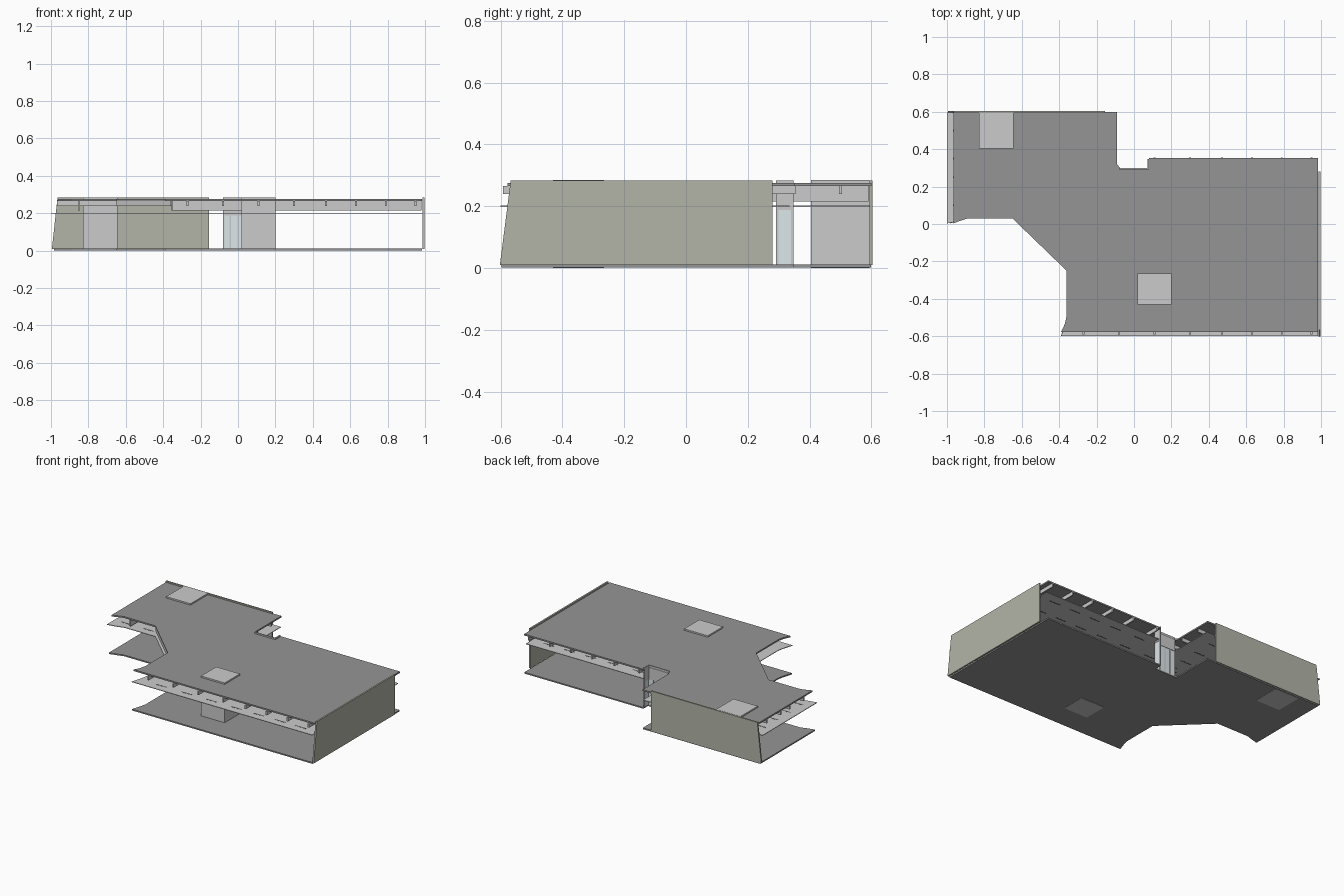
import bpy, bmesh
from mathutils import Vector

if "Cube" in bpy.data.objects:
    bpy.data.objects.remove(bpy.data.objects["Cube"])


def material(name, rgb):
    m = bpy.data.materials.new(name)
    m.diffuse_color = (*rgb, 1)
    m.use_nodes = True
    m.node_tree.nodes["Principled BSDF"].inputs["Base Color"].default_value = m.diffuse_color
    return m


SLAB = material("slab_grey", (0.30, 0.30, 0.30))
WALL = material("stone_wall", (0.45, 0.46, 0.39))
GLASS = material("glass", (0.72, 0.80, 0.83))
DARK = material("dark_slot", (0.12, 0.12, 0.12))


def finish(name, bm, mat=None):
    bmesh.ops.recalc_face_normals(bm, faces=bm.faces)
    me = bpy.data.meshes.new(name)
    bm.to_mesh(me)
    bm.free()
    ob = bpy.data.objects.new(name, me)
    bpy.context.collection.objects.link(ob)
    if mat:
        me.materials.append(mat)
    return ob


def prism(name, pts, extrude, mat=None):
    """Extrude a closed 3D profile along a vector."""
    bm = bmesh.new()
    face = bm.faces.new([bm.verts.new(p) for p in pts])
    res = bmesh.ops.extrude_face_region(bm, geom=[face])
    verts = [v for v in res["geom"] if isinstance(v, bmesh.types.BMVert)]
    bmesh.ops.translate(bm, verts=verts, vec=Vector(extrude))
    if face.is_valid is False or len(bm.faces) < len(pts) + 2:
        bm.faces.new([v for v in bm.verts if v not in verts])
    return finish(name, bm, mat)


def slab(name, outline, z0, z1, mat=None):
    return prism(name, [(x, y, z0) for x, y in outline], (0, 0, z1 - z0), mat)


def boxes(name, ranges, mat=None):
    """One mesh from many (x0, x1, y0, y1, z0, z1) boxes."""
    bm = bmesh.new()
    for x0, x1, y0, y1, z0, z1 in ranges:
        vs = bmesh.ops.create_cube(bm, size=1)["verts"]
        for v in vs:
            v.co = Vector(((x0 + x1) / 2 + v.co.x * (x1 - x0),
                           (y0 + y1) / 2 + v.co.y * (y1 - y0),
                           (z0 + z1) / 2 + v.co.z * (z1 - z0)))
    return finish(name, bm, mat)


def outline(left_bottom, front, back_left, back_main, right):
    """Shared plan: left wing, diagonal, main wing and entrance notch."""
    return [(left_bottom, 0.6 + back_left), (-0.09, 0.6 + back_left), (-0.09, 0.32),
            (-0.075, 0.3), (0.08, 0.3), (0.08, back_main), (right, back_main),
            (right, front), (-0.39, front), (-0.37, -0.535), (-0.36, -0.49),
            (-0.36, -0.25), (-0.65, 0.03), (-0.89, 0.03), (-0.93, 0.017),
            (left_bottom, 0.003)]


# Floor, suspended ceiling and roof plates
slab("floor_slab", outline(-0.985, -0.597, -0.002, 0.35, 0.985), 0.002, 0.011, SLAB)
slab("ceiling_panel", outline(-1.0, -0.6, -0.005, 0.335, 0.985), 0.198, 0.202)
slab("roof_slab", outline(-0.965, -0.577, 0, 0.352, 0.985), 0.265, 0.275, SLAB)

# Solid end walls with one raked edge
prism("right_wall", [(0.987, -0.602, 0.01), (0.987, -0.567, 0.284),
                     (0.987, 0.28, 0.284), (0.987, 0.28, 0.01)], (0.011, 0, 0), WALL)
prism("back_wall", [(-0.995, 0.593, 0.01), (-0.965, 0.593, 0.284),
                    (-0.155, 0.593, 0.284), (-0.155, 0.593, 0.01)], (0, 0.01, 0), WALL)

# Service cores that pass through roof and floor
boxes("left_core", [(-0.83, -0.645, 0.405, 0.593, 0, 0.285)])
boxes("main_core", [(0.02, 0.2, -0.43, -0.265, 0, 0.285)])

# Roof beams: front-to-back in the main wing, side-to-side in the left wing
main_x = [-0.27, -0.08, 0.11, 0.3, 0.47, 0.63, 0.79, 0.95]
boxes("main_beams", [(x - 0.005, x + 0.005, -0.592, 0.355 if x > 0.08 else 0.29,
                      0.24, 0.266) for x in main_x])
boxes("left_beams", [(-0.967, -0.095, y - 0.005, y + 0.005, 0.24, 0.266)
                     for y in (0.1, 0.25, 0.35, 0.5)])
boxes("cross_beams", [(-0.35, 0.98, y - 0.005, y + 0.005, 0.215, 0.266)
                      for y in (-0.25, 0.1)]
      + [(x - 0.005, x + 0.005, 0.04, 0.59, 0.215, 0.266) for x in (-0.85, -0.35)])
prism("diagonal_beam", [(-0.65, 0.03, 0.24), (-0.36, -0.25, 0.24),
                        (-0.36, -0.238, 0.24), (-0.645, 0.04, 0.24)], (0, 0, 0.026))

# Slots in the ceiling panel
slots = []
for i in range(8):
    for j in range(7):
        x, y = main_x[i] + 0.03, -0.55 + j * 0.135
        if x > 0.9 or (0 < x < 0.21 and -0.45 < y < -0.25) or (x < 0.1 and y > 0.2):
            continue
        slots.append((x, x + 0.08, y, y + 0.01, 0.1975, 0.2025))
for i in range(5):
    for j in range(4):
        x, y = -0.95 + i * 0.17, 0.08 + j * 0.135
        if not (-0.9 < x < -0.63 and y > 0.38):
            slots.append((x, x + 0.08, y, y + 0.01, 0.1975, 0.2025))
boxes("ceiling_slots", slots, DARK)

# Entrance in the notch: header, posts, side return and glazed doors
boxes("entrance_frame", [(-0.08, 0.08, 0.291, 0.3, 0.188, 0.284)]
      + [(x, x + 0.008, 0.291, 0.3, 0.01, 0.19) for x in (-0.08, -0.045, -0.004, 0.036, 0.072)]
      + [(0.072, 0.081, 0.3, 0.347, 0.188, 0.284), (0.072, 0.081, 0.339, 0.347, 0.01, 0.19)])
boxes("entrance_glass", [(-0.075, 0.075, 0.294, 0.297, 0.011, 0.188),
                         (0.075, 0.078, 0.297, 0.34, 0.011, 0.188)], GLASS)
